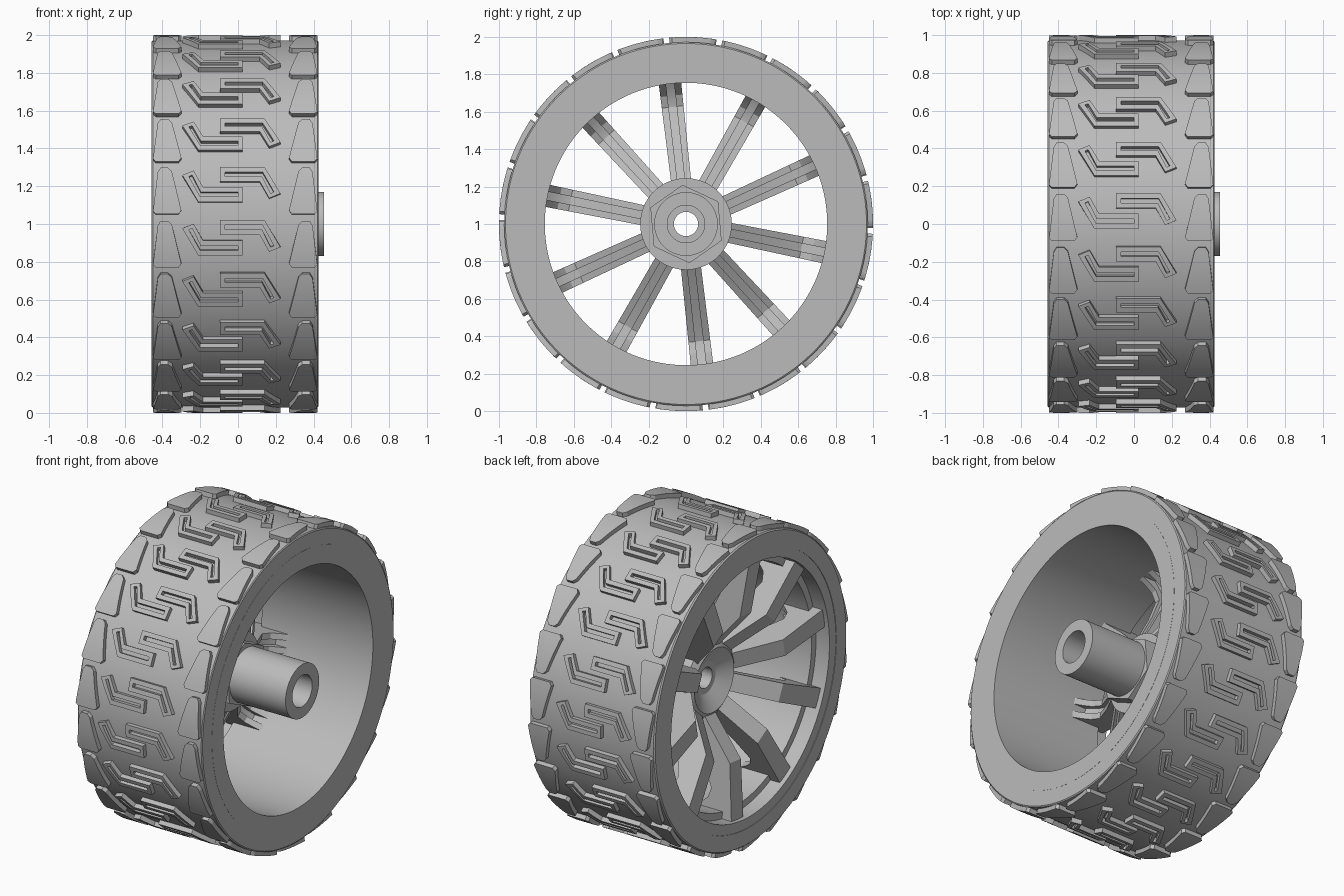
import bpy, bmesh
from math import sin, cos, pi, radians
from mathutils import Vector

cube = bpy.data.objects.get("Cube")
if cube:
    bpy.data.objects.remove(cube, do_unlink=True)

grey = bpy.data.materials.new("plain_grey")
grey.use_nodes = True
colour = (0.5, 0.5, 0.5, 1)
grey.diffuse_color = colour
grey.node_tree.nodes["Principled BSDF"].inputs["Base Color"].default_value = colour


def finish(name, bm):
    bmesh.ops.recalc_face_normals(bm, faces=bm.faces)
    mesh = bpy.data.meshes.new(name)
    bm.to_mesh(mesh)
    bm.free()
    mesh.materials.append(grey)
    obj = bpy.data.objects.new(name, mesh)
    bpy.context.collection.objects.link(obj)
    bpy.ops.object.select_all(action='DESELECT')
    obj.select_set(True)
    bpy.context.view_layer.objects.active = obj
    bpy.ops.object.shade_smooth_by_angle(angle=radians(30))
    return obj


def polar(x, r, a):
    return Vector((x, r * cos(a), 1 + r * sin(a)))


def lathe(name, profile, segments=128, phase=0.0):
    """Turn a closed (x, radius) profile about the axle."""
    bm = bmesh.new()
    rings = [[bm.verts.new(polar(x, r, phase + 2 * pi * i / segments))
              for x, r in profile] for i in range(segments)]
    n = len(profile)
    for i, ring in enumerate(rings):
        nxt = rings[(i + 1) % segments]
        for j in range(n):
            k = (j + 1) % n
            bm.faces.new((ring[j], ring[k], nxt[k], nxt[j]))
    return finish(name, bm)


# Tyre body, rim barrel and hub
lathe("tyre", [(-.458, .865), (-.458, .965), (-.45, .972), (.42, .972),
               (.425, .965), (.425, .865)], 176)
lathe("rim", [(-.455, .87), (-.455, .80), (-.36, .80), (-.36, .755),
              (.426, .755), (.426, .87)])
lathe("hub", [(-.20, .20), (-.14, .10), (-.14, .065), (.30, .065), (.30, .10),
              (.455, .10), (.455, .17), (.04, .17), (-.02, .17),
              (-.02, .245), (-.17, .245)], 64)
lathe("hub_hex_collar", [(-.04, .14), (.06, .14), (.06, .21), (-.04, .21)],
      6, radians(95))

# Spokes: a dished centre web between two deeper side fins
FACE = [(.19, -.17), (.24, -.21), (.45, -.385), (.83, -.43)]
FIN_BACK = [(.83, -.16), (.755, -.16), (.725, -.21), (.69, -.25), (.63, -.27),
            (.48, -.20), (.19, -.03)]
WEB_BACK = [(.83, -.25), (.755, -.25), (.69, -.29), (.63, -.30),
            (.48, -.24), (.19, -.06)]


def bar(bm, profile, side_a, side_b, angle):
    """Extrude a (radius, x) profile between two tangential sides."""
    out = Vector((0, cos(angle), sin(angle)))
    across = Vector((0, -sin(angle), cos(angle)))
    sides = []
    for side in (side_a, side_b):
        sides.append([bm.verts.new(Vector((x, 0, 1)) + out * r
                                   + across * side * (.85 + .2 * r))
                      for r, x in profile])
    a, b = sides
    bm.faces.new(a)
    bm.faces.new(b[::-1])
    for i in range(len(a)):
        j = (i + 1) % len(a)
        bm.faces.new((a[i], b[i], b[j], a[j]))


bm = bmesh.new()
for i in range(10):
    angle = radians(96.5) + 2 * pi * i / 10
    bar(bm, FACE + WEB_BACK, -.022, .022, angle)
    bar(bm, FACE + FIN_BACK, -.06, -.022, angle)
    bar(bm, FACE + FIN_BACK, .022, .06, angle)
finish("spokes", bm)

# Tread blocks: drawn flat, cut into strips, then wrapped round the tyre
ROWS = 22
STEP = 2 * pi / ROWS
SHOULDER = [(-.45, -.11), (-.435, -.125), (-.315, -.125), (-.30, -.105),
            (-.35, .105), (-.37, .125), (-.41, .125), (-.425, .10)]
HOOK = [(-.295, .085), (-.235, .11), (-.185, .02), (.025, .02),
        (.025, -.06), (-.21, -.06)]
SLOT = [(-.26, .077), (-.243, .085), (-.197, -.008), (.0, -.008),
        (.0, -.032), (-.20, -.032)]


def mirrored(points):
    return [(-.03 - x, s) for x, s in points]


def turned(points):
    return [(-.07 - x, .07 - s) for x, s in points]


def flat_verts(bm, points):
    return [bm.verts.new((x, s, .96)) for x, s in points]


def tread(name, outlines):
    bm = bmesh.new()
    for outer, inner in outlines:
        o = flat_verts(bm, outer)
        if inner:
            n = flat_verts(bm, inner)
            for i in range(len(o)):
                j = (i + 1) % len(o)
                bm.faces.new((o[i], o[j], n[j], n[i]))
        else:
            bm.faces.new(o)
    top = bmesh.ops.extrude_face_region(bm, geom=bm.faces[:])["geom"]
    for v in top:
        if isinstance(v, bmesh.types.BMVert):
            v.co.z = 1.0
    for k in range(-2, 3):
        bmesh.ops.bisect_plane(bm, geom=bm.verts[:] + bm.edges[:] + bm.faces[:],
                               plane_co=(0, k * .043, 0), plane_no=(0, 1, 0))
    flat = bpy.data.meshes.new("flat_tread")
    bm.to_mesh(flat)
    bm.free()
    ring = bmesh.new()
    for row in range(ROWS):
        start = len(ring.verts)
        ring.from_mesh(flat)
        ring.verts.ensure_lookup_table()
        for v in ring.verts[start:]:
            x, s, r = v.co
            v.co = polar(x, r, pi - (s + .1775 + row * STEP))
    bpy.data.meshes.remove(flat)
    finish(name, ring)


tread("shoulder_tread_right", [(SHOULDER, None)])
tread("shoulder_tread_left", [(mirrored(SHOULDER), None)])
tread("centre_tread", [(HOOK, SLOT), (turned(HOOK), turned(SLOT))])
